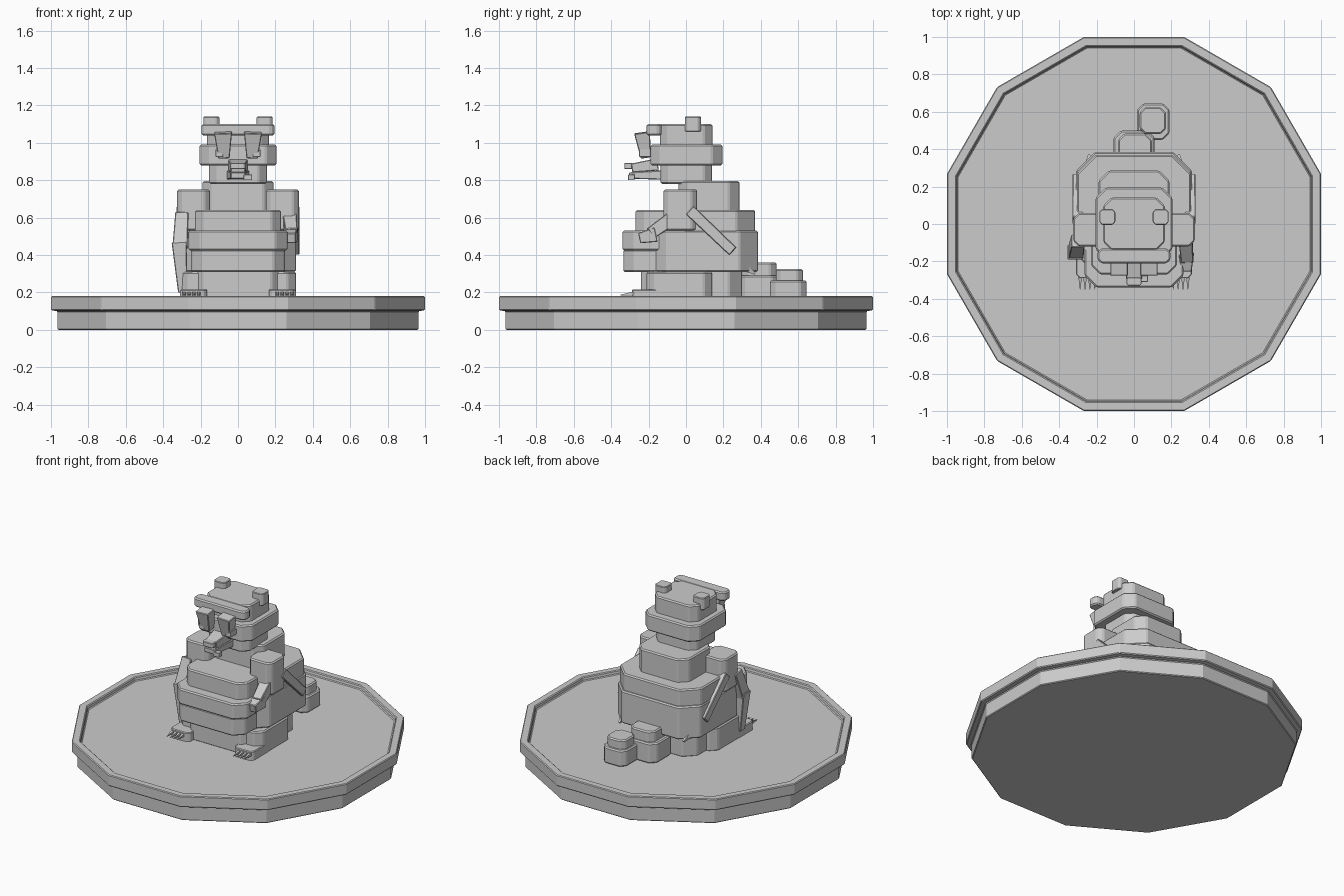
import bpy, bmesh, math
from mathutils import Vector

cube = bpy.data.objects.get("Cube")
if cube:
    bpy.data.objects.remove(cube, do_unlink=True)

grey = bpy.data.materials.new("stone grey")
grey.use_nodes = True
tone = (0.6, 0.6, 0.6, 1)
grey.diffuse_color = tone
grey.node_tree.nodes["Principled BSDF"].inputs["Base Color"].default_value = tone


def finish(name, bm, bevel=0):
    bmesh.ops.recalc_face_normals(bm, faces=bm.faces)
    mesh = bpy.data.meshes.new(name)
    bm.to_mesh(mesh)
    bm.free()
    mesh.materials.append(grey)
    ob = bpy.data.objects.new(name, mesh)
    bpy.context.collection.objects.link(ob)
    if bevel:
        mod = ob.modifiers.new("edge", 'BEVEL')
        mod.width = bevel
        mod.segments = 1
        mod.limit_method = 'ANGLE'
    return ob


def loft(name, rings, bevel=0):
    """Skin a stack of equal-length point rings and cap the ends."""
    bm = bmesh.new()
    loops = [[bm.verts.new(p) for p in ring] for ring in rings]
    n = len(loops[0])
    for a, b in zip(loops, loops[1:]):
        for i in range(n):
            bm.faces.new((a[i], a[(i + 1) % n], b[(i + 1) % n], b[i]))
    bm.faces.new(loops[0])
    bm.faces.new(loops[-1])
    return finish(name, bm, bevel)


def block(name, x, y, z, cut=0.05, bevel=0.008):
    """Slab with its four upright corners cut off."""
    (x0, x1), (y0, y1), c = x, y, cut
    outline = [(x0 + c, y0), (x1 - c, y0), (x1, y0 + c), (x1, y1 - c),
               (x1 - c, y1), (x0 + c, y1), (x0, y1 - c), (x0, y0 + c)]
    return loft(name, [[(px, py, h) for px, py in outline] for h in z], bevel)


def bar(name, start, end, w0, w1, depth=1.0, bevel=0.004):
    """Tapered square bar between two points."""
    a, b = Vector(start), Vector(end)
    d = (b - a).normalized()
    u = d.cross(Vector((1, 0, 0))).normalized()
    v = d.cross(u)
    rings = [[p + u * w * i * depth + v * w * j
              for i, j in ((-1, -1), (1, -1), (1, 1), (-1, 1))]
             for p, w in ((a, w0 / 2), (b, w1 / 2))]
    return loft(name, rings, bevel)


# Twelve-sided pedestal with a raised rim
turn = [math.radians(15 + 30 * k) for k in range(12)]
profile = [(0.965, 0), (0.965, 0.1), (1, 0.105), (1, 0.18), (0.95, 0.18), (0.945, 0.155)]
loft("pedestal", [[(r / math.cos(turn[0]) * math.cos(t), r / math.cos(turn[0]) * math.sin(t), z)
                   for t in turn] for r, z in profile], 0.005)

# Torso tiers
block("hips", (-0.25, 0.25), (-0.24, 0.3), (0.15, 0.32), 0.07)
block("lower_body", (-0.31, 0.31), (-0.2, 0.385), (0.31, 0.53), 0.1)
block("upper_body", (-0.305, 0.305), (-0.11, 0.37), (0.52, 0.64), 0.1)
block("lower_belly", (-0.25, 0.25), (-0.335, 0.0), (0.31, 0.43), 0.06)
block("upper_belly", (-0.265, 0.265), (-0.34, 0.0), (0.425, 0.53), 0.065)
block("chest", (-0.23, 0.23), (-0.27, 0.0), (0.52, 0.64), 0.05)
block("neck", (-0.19, 0.19), (-0.04, 0.285), (0.63, 0.795), 0.055)

# Head tiers
block("jaw_tier", (-0.155, 0.155), (-0.135, 0.14), (0.78, 0.89), 0.045)
block("cheek_tier", (-0.205, 0.205), (-0.19, 0.195), (0.88, 0.99), 0.055)
block("crown_tier", (-0.165, 0.165), (-0.14, 0.142), (0.98, 1.1), 0.045)
block("brow", (-0.195, 0.195), (-0.21, -0.13), (1.04, 1.1), 0.02)

# Snout
bar("upper_muzzle", (0, -0.15, 0.885), (0, -0.29, 0.865), 0.11, 0.08, 0.6)
block("nose", (-0.04, 0.04), (-0.33, -0.285), (0.86, 0.892), 0.01, 0.003)
bar("lower_muzzle", (0, -0.12, 0.828), (0, -0.305, 0.825), 0.12, 0.08, 0.42)
block("tooth", (0.03, 0.075), (-0.31, -0.275), (0.8, 0.83), 0.004, 0.002)

# Paired parts
for side, s in (("left", 1), ("right", -1)):
    def span(a, b):
        return tuple(sorted((a * s, b * s)))

    block(side + "_ear", span(0.1, 0.185), (-0.005, 0.08), (1.06, 1.14), 0.015, 0.004)
    bar(side + "_eye_hood", (s * 0.08, -0.235, 1.055), (s * 0.075, -0.215, 0.92), 0.095, 0.06, 0.9)
    block(side + "_eye", span(0.08, 0.12), (-0.25, -0.18), (0.925, 0.965), 0.004, 0.002)
    block(side + "_shoulder", span(0.15, 0.325), (-0.12, 0.06), (0.53, 0.75), 0.03)
    bar(side + "_back_strap", (s * 0.3, 0.02, 0.64), (s * 0.3, 0.25, 0.42), 0.06, 0.055)
    block(side + "_leg", span(0.14, 0.31), (-0.21, 0.14), (0.15, 0.31), 0.045)
    block(side + "_foot", span(0.165, 0.31), (-0.29, -0.1), (0.15, 0.215), 0.02, 0.005)
    for k in range(4):
        x = s * (0.21 + 0.026 * k)
        bar(side + "_claw", (x, -0.28, 0.195), (x, -0.35, 0.186), 0.02, 0.003, bevel=0)
    bar(side + "_back_spike", (s * 0.24, 0.27, 0.36), (s * 0.24, 0.37, 0.3), 0.07, 0.01, bevel=0)

# Raised left arm
bar("left_forearm", (0.275, -0.07, 0.6), (0.285, -0.19, 0.515), 0.075, 0.065)
bar("left_hand", (0.28, -0.16, 0.51), (0.28, -0.25, 0.49), 0.08, 0.055)

# Hanging right arm
bar("right_upper_arm", (-0.3, -0.09, 0.62), (-0.31, -0.15, 0.44), 0.07, 0.08)
bar("right_forearm", (-0.315, -0.15, 0.47), (-0.295, -0.15, 0.2), 0.08, 0.05)

# Curled tail
block("tail_base", (-0.11, 0.11), (0.28, 0.5), (0.155, 0.29), 0.04)
block("tail_base_cap", (-0.085, 0.095), (0.3, 0.485), (0.28, 0.36), 0.035)
block("tail_tip", (0.015, 0.19), (0.45, 0.645), (0.155, 0.265), 0.035)
block("tail_tip_cap", (0.03, 0.172), (0.48, 0.625), (0.255, 0.325), 0.03)
